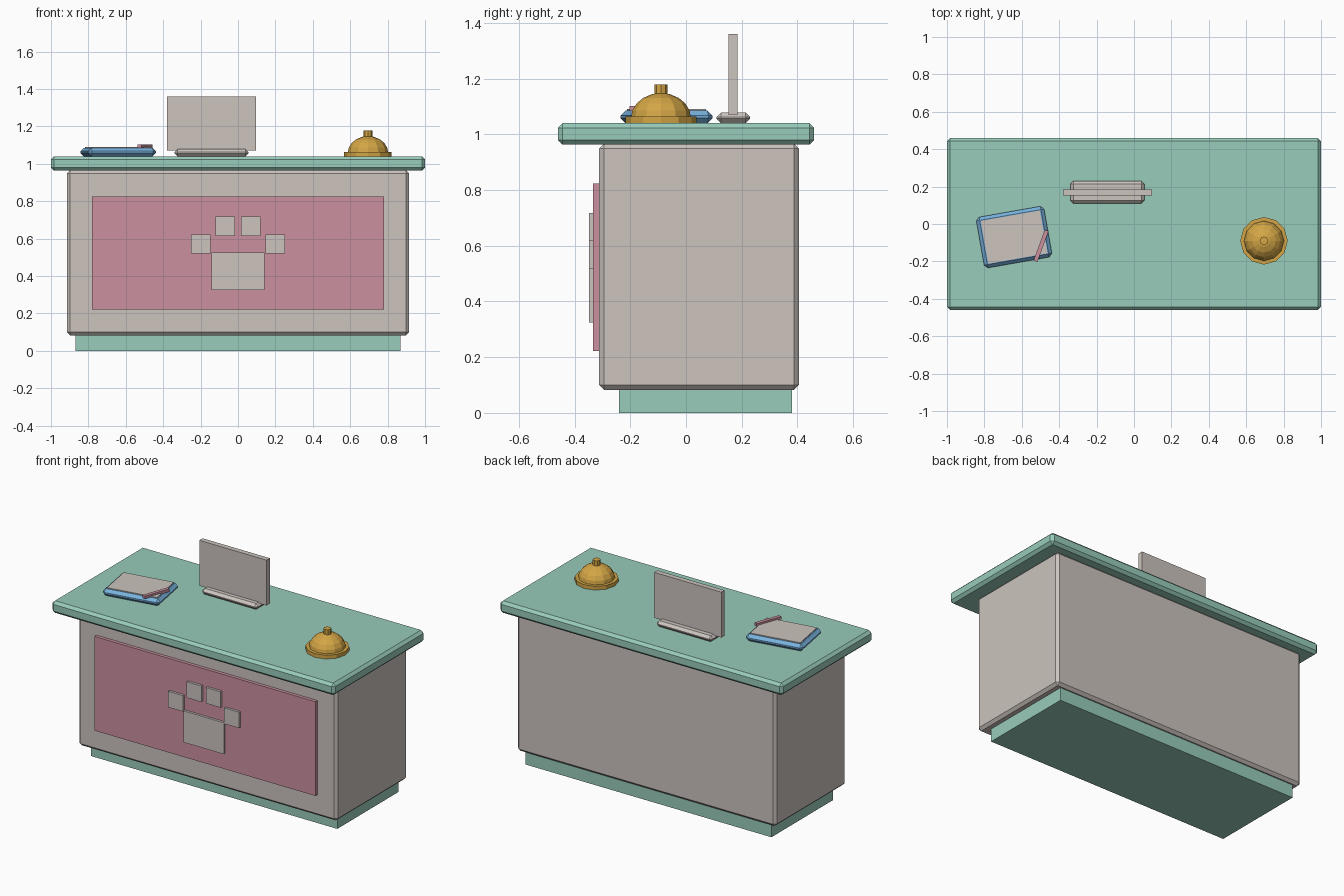
import bpy, bmesh
from math import radians, cos, sin, pi
from mathutils import Matrix

if "Cube" in bpy.data.objects:
    bpy.data.objects.remove(bpy.data.objects["Cube"])


def material(name, *rgb):
    """Flat material from 0-255 display values."""
    lin = [((c / 255 + 0.055) / 1.055) ** 2.4 for c in rgb] + [1]
    m = bpy.data.materials.new(name)
    m.use_nodes = True
    m.diffuse_color = lin
    m.node_tree.nodes["Principled BSDF"].inputs["Base Color"].default_value = lin
    return m


teal = material("teal", 152, 204, 186)
cream = material("warm grey", 204, 196, 190)
pink = material("dusty pink", 203, 145, 160)
gold = material("brass", 212, 166, 70)
blue = material("sky blue", 120, 178, 222)


def finish(name, bm, mat):
    bmesh.ops.recalc_face_normals(bm, faces=bm.faces)
    mesh = bpy.data.meshes.new(name)
    bm.to_mesh(mesh)
    bm.free()
    mesh.materials.append(mat)
    ob = bpy.data.objects.new(name, mesh)
    bpy.context.collection.objects.link(ob)
    return ob


def box(name, mat, x, y, z, bevel=0, turn=0):
    """Box from (min, max) ranges, with optional chamfer and turn about z."""
    bm = bmesh.new()
    bmesh.ops.create_cube(bm, size=1)
    bmesh.ops.scale(bm, vec=[b - a for a, b in (x, y, z)], verts=bm.verts)
    if bevel:
        bmesh.ops.bevel(bm, geom=bm.edges[:], offset=bevel, segments=1,
                        affect='EDGES', profile=0.5)
    ob = finish(name, bm, mat)
    ob.location = [(a + b) / 2 for a, b in (x, y, z)]
    ob.rotation_euler.z = radians(turn)
    return ob


def centred(c, size):
    return (c - size / 2, c + size / 2)


def lathe(name, mat, profile, sides, centre):
    """Spin a (radius, z) profile into a faceted solid."""
    bm = bmesh.new()
    rings = [[bm.verts.new((r * cos(2 * pi * i / sides), r * sin(2 * pi * i / sides), z))
              for i in range(sides)] for r, z in profile]
    for low, high in zip(rings, rings[1:]):
        for i in range(sides):
            j = (i + 1) % sides
            bm.faces.new((low[i], low[j], high[j], high[i]))
    bm.faces.new(rings[0][::-1])
    bm.faces.new(rings[-1])
    bmesh.ops.translate(bm, vec=(*centre, 0), verts=bm.verts)
    return finish(name, bm, mat)


# Counter
box("plinth", teal, (-.87, .87), (-.24, .38), (0, .1))
box("counter_body", cream, (-.915, .915), (-.312, .405), (.083, .966), .017)
box("counter_top", teal, (-1, 1), (-.46, .46), (.963, 1.04), .017)
box("front_panel", pink, (-.78, .78), (-.333, -.30), (.222, .824))

# Paw emblem: one pad and four toes
emblem_y = (-.348, -.325)
box("paw_pad", cream, (-.143, .143), emblem_y, (.324, .525))
for side, label in ((-1, "right"), (1, "left")):
    for name, cx, cz in (("inner", .068, .666), ("outer", .198, .57)):
        box(f"paw_{name}_toe_{label}", cream, centred(side * cx, .104), emblem_y,
            centred(cz, .102))

# Monitor
box("monitor_stand", cream, (-.34, .055), (.11, .23), (1.04, 1.078), .016)
box("monitor_screen", cream, (-.38, .095), (.152, .185), (1.07, 1.36))

# Clipboard, paper and pen
cx, cy = -.641, -.07
box("clipboard", blue, centred(cx, .368), centred(cy, .276), (1.04, 1.085), .018, 10)
box("paper", cream, centred(cx, .32), centred(cy, .232), (1.07, 1.09), 0, 10)
box("pen", pink, centred(-.497, .022), centred(-.117, .175), (1.084, 1.102), 0, -20)

# Desk bell
bell = (.695, -.09)
dome = [(.108 * cos(a), 1.058 + .09 * sin(a))
        for a in (radians(18 * k) for k in range(5))]
lathe("bell_base", gold, [(.127, 1.04), (.127, 1.064)], 12, bell)
lathe("bell_dome", gold, dome + [(.002, 1.15)], 12, bell)
lathe("bell_button", gold, [(.023, 1.14), (.023, 1.178)], 8, bell)
